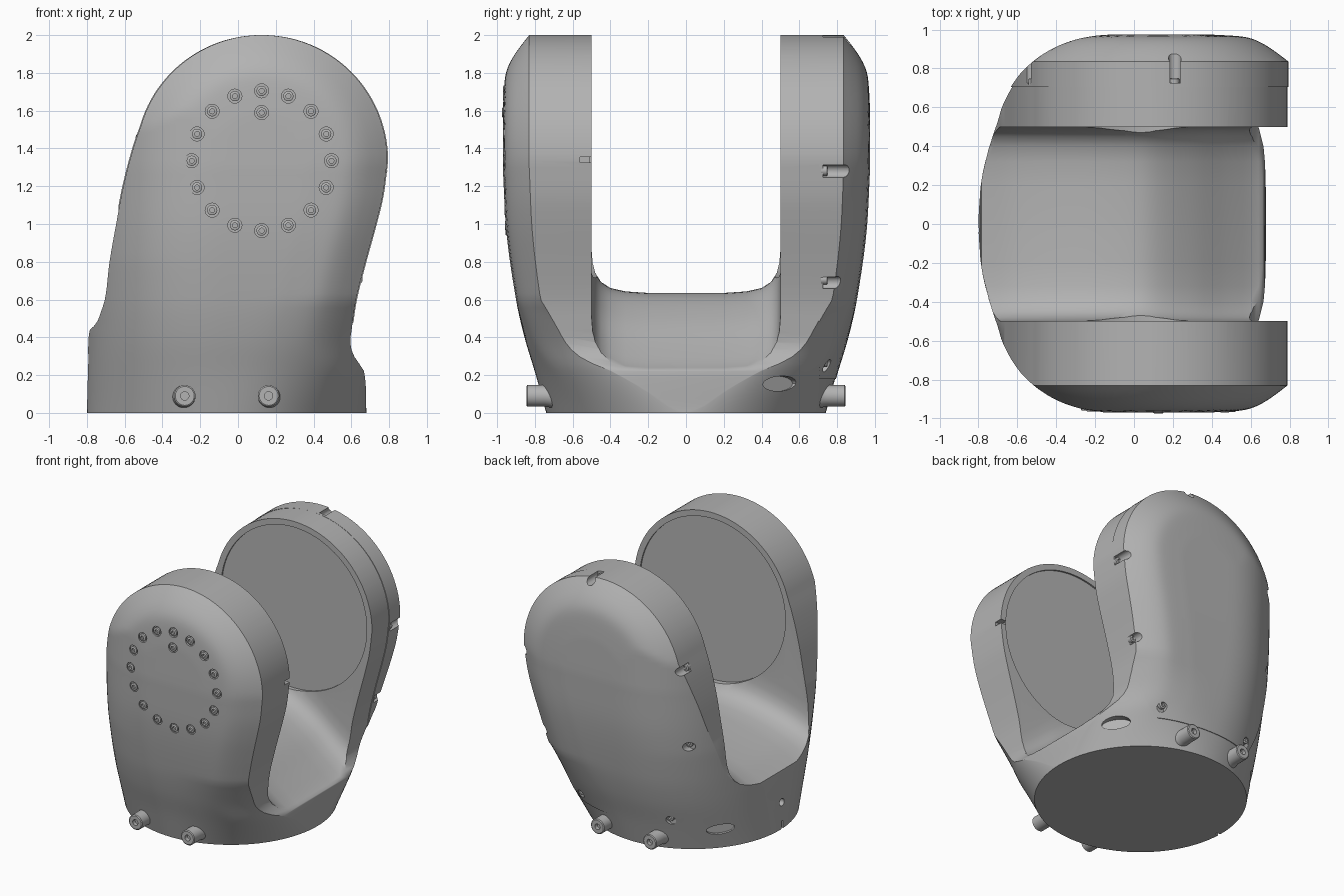
import bpy, bmesh, math
from mathutils import Vector

cube = bpy.data.objects.get("Cube")
if cube:
    bpy.data.objects.remove(cube)

grey = bpy.data.materials.new("satin grey")
grey.use_nodes = True
TONE = (0.45, 0.45, 0.45, 1)
grey.diffuse_color = TONE
grey.node_tree.nodes["Principled BSDF"].inputs["Base Color"].default_value = TONE

HUB = Vector((0.125, 0, 1.335))   # joint axis
HUB_R = 0.665
BASE_X, BASE_R = -0.06, 0.74      # round foot
DEEPEST = 0.97

# Profiles over height: sides, half depth, corner squareness and chamfer share
LEFT = [(0, -.80), (.25, -.793), (.44, -.785), (.5, -.742), (.6, -.705), (.8, -.68), (1, -.645), (1.2, -.607), (1.4, -.555), (1.55, -.503)]
RIGHT = [(0, .68), (.22, .667), (.29, .62), (.36, .595), (.45, .603), (.6, .625), (.8, .675), (1, .73), (1.15, .766), (1.335, .79)]
DEPTH = [(0, .74), (.2, .795), (.4, .855), (.6, .9), (.95, .95), (1.3, DEEPEST)]
SQUARE = [(0, 2), (.3, 2.2), (.8, 2.4)]
CHAMFER = [(0, 0), (.18, .35), (.35, .65), (.6, 1)]
# Arm depth against distance in from the arm's edge
EDGE = [(0, .83), (.06, .877), (.12, .918), (.18, .947), (.24, .96), (.4, DEEPEST)]
FLOOR = [(-1, .32), (-.8, .43), (-.6, .53), (-.3, .61), (-.05, .635), (.1, .615), (.3, .5), (.5, .34), (.66, .23), (1, .1)]
SLOT = [(.2, 0), (.32, .008), (.4, .026), (.45, .058), (.48, .105), (.494, .165), (.5, .25)]


def lerp(table, v):
    """Smooth interpolation through the table points."""
    if v <= table[0][0]:
        return table[0][1]
    if v >= table[-1][0]:
        return table[-1][1]

    def slope(i):
        a, b = table[max(i - 1, 0)], table[min(i + 1, len(table) - 1)]
        return (b[1] - a[1]) / (b[0] - a[0])
    i = max(k for k in range(len(table) - 1) if table[k][0] <= v)
    (x0, y0), (x1, y1) = table[i], table[i + 1]
    h = x1 - x0
    t = (v - x0) / h
    s = t * t * (3 - 2 * t)
    return (y0 * (1 - s) + y1 * s + h * slope(i) * t * (1 - t) ** 2
            - h * slope(i + 1) * t * t * (1 - t))


def limits(z):
    arc = math.sqrt(max(HUB_R ** 2 - (z - HUB.z) ** 2, 0.0004))
    lo = lerp(LEFT, z) if z < 1.55 else HUB.x - arc
    hi = lerp(RIGHT, z) if z < HUB.z else HUB.x + arc
    return (lo + hi) / 2, (hi - lo) / 2


def depth(x, z):
    """Half depth of the outer skin: rounded on the left, chamfered on the right."""
    mid, half = limits(z)
    deep, n = lerp(DEPTH, z), lerp(SQUARE, z)
    rounded = deep * max(1 - abs((x - BASE_X) / BASE_R) ** n, 0) ** (1 / n)
    up = max(z - HUB.z, 0)
    arc = math.sqrt(max(HUB_R ** 2 - up ** 2, 0))
    inset = HUB_R - math.hypot((x - mid) / half * arc, up)
    chamfered = lerp(EDGE, inset) * deep / DEEPEST
    if x < BASE_X:
        y = min(rounded, chamfered)
    else:
        w = lerp(CHAMFER, z)
        y = rounded * (1 - w) + chamfered * w
    return max(y, .004)


def surface_x(y, z, side):
    mid, half = limits(z)
    x = mid + side * half
    while (x - mid) * side > 0 and depth(x, z) < y:
        x -= side * .003
    return x


def finish(name, bm):
    bmesh.ops.recalc_face_normals(bm, faces=bm.faces)
    mesh = bpy.data.meshes.new(name)
    bm.to_mesh(mesh)
    bm.free()
    obj = bpy.data.objects.new(name, mesh)
    bpy.context.collection.objects.link(obj)
    mesh.materials.append(grey)
    shade(obj)
    return obj


def shade(obj):
    bpy.ops.object.select_all(action='DESELECT')
    obj.select_set(True)
    bpy.context.view_layer.objects.active = obj
    bpy.ops.object.shade_smooth_by_angle(angle=math.radians(32))


def loft(bm, rings):
    rows = [[bm.verts.new(p) for p in ring] for ring in rings]
    n = len(rows[0])
    for a, b in zip(rows, rows[1:]):
        for i in range(n):
            bm.faces.new((a[i], a[(i + 1) % n], b[(i + 1) % n], b[i]))
    bm.faces.new(rows[0])
    bm.faces.new(rows[-1])


def lathe(bm, profile, loc, axis, stretch=1, segs=24):
    """Turn (radius, height) points about an axis; stretch widens it sideways."""
    q = Vector(axis).to_track_quat('Z', 'Y')
    rings = []
    for r, h in profile:
        ring = []
        for k in range(segs):
            a = math.tau * k / segs
            ring.append(Vector(loc) + q @ Vector((r * stretch * math.cos(a), r * math.sin(a), h)))
        rings.append(ring)
    loft(bm, rings)


def box(bm, lo, hi):
    (x0, y0, z0), (x1, y1, z1) = lo, hi
    loft(bm, [[(x0, y0, z), (x1, y0, z), (x1, y1, z), (x0, y1, z)] for z in (z0, z1)])


def boolean(obj, cutter, mode='DIFFERENCE'):
    mod = obj.modifiers.new("cut", 'BOOLEAN')
    mod.operation, mod.object, mod.solver = mode, cutter, 'EXACT'
    bpy.context.view_layer.objects.active = obj
    bpy.ops.object.modifier_apply(modifier=mod.name)


def envelope(name, grow=0):
    """Outer skin: round at the foot, chamfered round heads at the top."""
    heights = [HUB.z * i / 36 for i in range(36)]
    heights += [HUB.z + HUB_R * math.sin(math.pi / 2 * i / 28) for i in range(29)]
    rings = []
    for z in heights:
        mid, half = limits(z)
        xs = [mid + half * math.cos(math.pi * k / 60) for k in range(61)]
        back = [(mid + (x - mid) * (1 + grow / half), depth(x, z) + grow, z) for x in xs]
        rings.append(back + [(x, -y, h) for x, y, h in reversed(back)])
    bm = bmesh.new()
    loft(bm, rings)
    return finish(name, bm)


# Fork body, with a U-shaped slot over a humped floor
body = envelope("fork_body")
bm = bmesh.new()
rings = []
for i in range(51):
    x = -1 + i * .04
    f = lerp(FLOOR, x)
    half = [(x, y, f + d) for y, d in SLOT] + [(x, .5, 2.3)]
    rings.append(half + [(px, -py, pz) for px, py, pz in reversed(half)])
loft(bm, rings)
slot = finish("slot_cutter", bm)
boolean(body, slot)

# Shallow round recess on the inside of both arms
bm = bmesh.new()
lathe(bm, [(.62, -.512), (.62, .512)], HUB, (0, 1, 0), segs=96)
recess = finish("recess_cutter", bm)
boolean(body, recess)

# Rear cover, standing slightly proud of the arm
cover = envelope("rear_cover", .005)
bm = bmesh.new()
box(bm, (-1.2, .705, .18), (1.2, 1.2, 2.2))
region = finish("cover_region", bm)
boolean(cover, region, 'INTERSECT')

cuts, screws = bmesh.new(), bmesh.new()

# Screw circle on the front arm
HEAD = [(.027, -.03), (.027, .001), (.022, .004), (.013, .004), (.013, -.01)]
spots = [(HUB.x + .37 * math.sin(math.tau * k / 16), HUB.z + .37 * math.cos(math.tau * k / 16)) for k in range(16)]
for x, z in spots + [(HUB.x, 1.59)]:
    p = (x, -depth(x, z), z)
    lathe(cuts, [(.037, -.014), (.037, .03)], p, (0, -1, 0))
    lathe(screws, HEAD, p, (0, -1, 0))

# Screw notches round the edge of the rear cover
notches = [(surface_x(.76, z, s), z) for s, z in ((1, .69), (1, 1.28), (-1, .87), (-1, 1.46))]
notches += [(surface_x(.74, .25, s), .25) for s in (-1, 1)] + [(.21, 1.975)]
for x, z in notches:
    lathe(cuts, [(.033, 0), (.033, .15)], (x, .725, z), (0, 1, 0))
    inward = Vector((HUB.x - x, 0, HUB.z - z)).normalized() * .02
    lathe(screws, HEAD, Vector((x, .745, z)) + inward, (0, 1, 0))

# Oval ports, cable hole and alignment notches near the base
for s in (-1, 1):
    x = surface_x(.5, .155, s)
    lathe(cuts, [(.04, -.03), (.04, .08)], (x, .5, .155), (x - BASE_X, .5, 0), stretch=2.6)
lathe(cuts, [(.028, -.05), (.028, .05)], (-.79, -.03, .2), (-1, 0, 0))
box(cuts, (-.9, -.04, -.1), (-.77, -.02, .06))
box(cuts, (.74, -.56, 1.325), (.9, -.49, 1.355))

details = finish("detail_cutter", cuts)
for part in (body, cover):
    boolean(part, details)
    shade(part)
finish("screws", screws)

# Pegs at the foot, two on the front and two on the back
bm = bmesh.new()
PEG = [(.075, 0), (.06, .06), (.057, .08), (.057, .175), (.05, .18), (.022, .18), (.022, .15)]
for x in (BASE_X - .222, BASE_X + .222):
    for s in (-1, 1):
        lathe(bm, PEG, (x, s * .665, .09), (0, s, 0), segs=32)
finish("foot_pegs", bm)

for helper in (slot, recess, region, details):
    bpy.data.objects.remove(helper)
